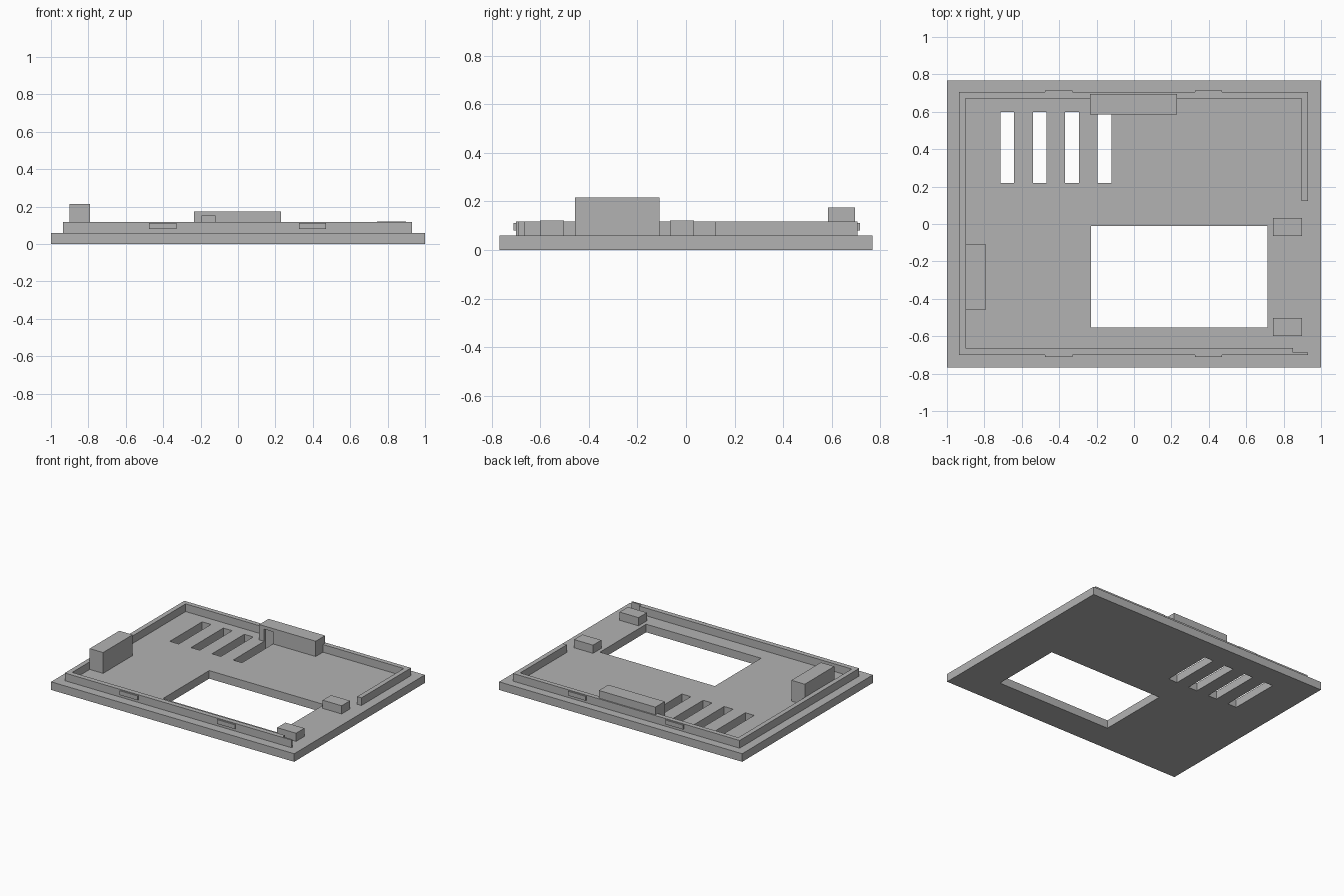
import bpy
import bmesh

default = bpy.data.objects.get("Cube")
if default:
    bpy.data.objects.remove(default, do_unlink=True)

GREY = (0.45, 0.45, 0.45, 1)
grey = bpy.data.materials.new("plain_grey")
grey.use_nodes = True
grey.diffuse_color = GREY
grey.node_tree.nodes["Principled BSDF"].inputs["Base Color"].default_value = GREY


def prism(name, outline, z0, z1):
    """Extrude a flat outline from z0 up to z1."""
    bm = bmesh.new()
    base = bm.faces.new([bm.verts.new((x, y, z0)) for x, y in outline])
    top = bmesh.ops.extrude_face_region(bm, geom=[base])["geom"]
    bmesh.ops.translate(bm, vec=(0, 0, z1 - z0),
                        verts=[v for v in top if isinstance(v, bmesh.types.BMVert)])
    bmesh.ops.recalc_face_normals(bm, faces=bm.faces)
    mesh = bpy.data.meshes.new(name)
    bm.to_mesh(mesh)
    bm.free()
    mesh.materials.append(grey)
    obj = bpy.data.objects.new(name, mesh)
    bpy.context.collection.objects.link(obj)
    return obj


def box(name, x0, x1, y0, y1, z0, z1):
    return prism(name, [(x0, y0), (x1, y0), (x1, y1), (x0, y1)], z0, z1)


def cut(obj, *bounds):
    """Cut a box-shaped opening out of an object."""
    cutter = box("cutter", *bounds)
    cutter.hide_render = True
    mod = obj.modifiers.new("opening", 'BOOLEAN')
    mod.operation = 'DIFFERENCE'
    mod.solver = 'EXACT'
    mod.object = cutter
    bpy.context.view_layer.objects.active = obj
    bpy.ops.object.modifier_apply(modifier=mod.name)
    bpy.data.objects.remove(cutter, do_unlink=True)


FLOOR, RIM_TOP = 0.06, 0.117

# Base plate with its window and four vent slots
plate = box("base_plate", -1, 1, -0.768, 0.768, 0, FLOOR)
cut(plate, -0.23, 0.715, -0.553, -0.01, -0.1, 0.2)
SLOTS = [(-0.715, -0.642), (-0.541, -0.468), (-0.368, -0.295), (-0.194, -0.121)]
for x0, x1 in SLOTS:
    cut(plate, x0, x1, 0.22, 0.60, -0.1, 0.15)

# Raised rim, open along the right side, thinned at its front end
prism("rim", [(0.93, 0.122), (0.93, 0.705), (-0.935, 0.705), (-0.935, -0.70),
              (0.93, -0.70), (0.93, -0.687), (0.85, -0.687), (0.85, -0.663),
              (-0.90, -0.663), (-0.90, 0.67), (0.895, 0.67), (0.895, 0.122)],
      FLOOR, RIM_TOP)

# Snap clips on the front and back of the rim
for side, x0 in (("right", -0.476), ("left", 0.325)):
    box(f"front_clip_{side}", x0, x0 + 0.146, -0.71, -0.69, 0.08, 0.112)
    box(f"back_clip_{side}", x0, x0 + 0.146, 0.695, 0.715, 0.08, 0.112)

# Back tab, notched where the last slot runs under it
tab = box("back_tab", -0.235, 0.23, 0.585, 0.695, FLOOR, 0.174)
cut(tab, *SLOTS[-1], 0.22, 0.60, -0.1, 0.15)

# Tall side block and the two low blocks beside the window
box("side_block", -0.90, -0.79, -0.457, -0.11, FLOOR, 0.215)
box("low_block_back", 0.742, 0.898, -0.065, 0.033, FLOOR, 0.121)
box("low_block_front", 0.742, 0.898, -0.60, -0.502, FLOOR, 0.121)
